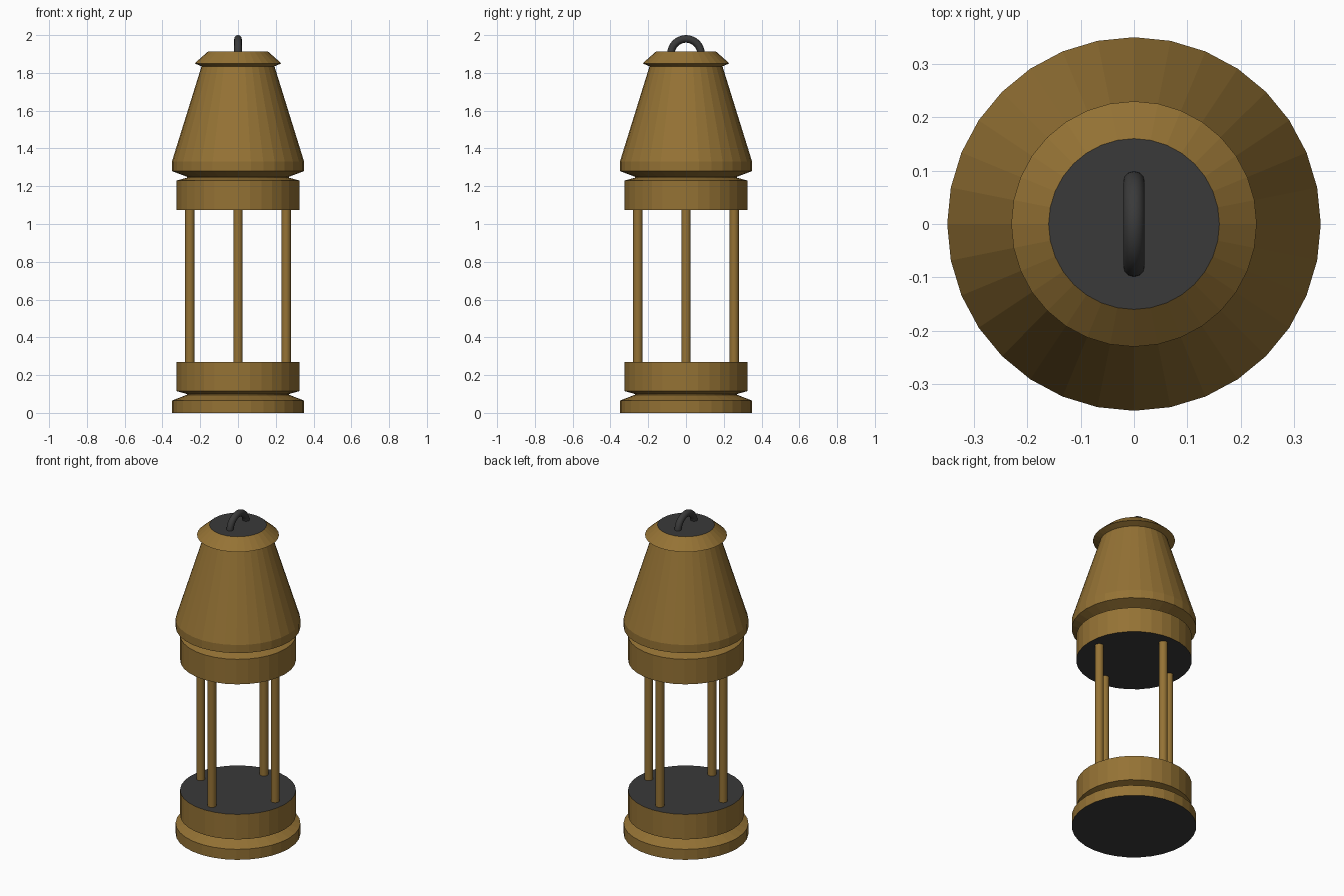
import bpy, bmesh, math

if "Cube" in bpy.data.objects:
    bpy.data.objects.remove(bpy.data.objects["Cube"])


def material(name, rgb):
    m = bpy.data.materials.new(name)
    m.diffuse_color = (*rgb, 1)
    m.use_nodes = True
    m.node_tree.nodes["Principled BSDF"].inputs["Base Color"].default_value = m.diffuse_color
    return m


BRASS = material("brass", (0.30, 0.17, 0.035))
DARK = material("dark_iron", (0.042, 0.042, 0.042))


def finish(name, bm, mats):
    bmesh.ops.recalc_face_normals(bm, faces=bm.faces)
    me = bpy.data.meshes.new(name)
    bm.to_mesh(me)
    bm.free()
    for m in mats:
        me.materials.append(m)
    ob = bpy.data.objects.new(name, me)
    bpy.context.collection.objects.link(ob)
    return ob


def lathe(name, profile, sides=32):
    """Faceted turned body in brass, closed by dark discs."""
    bm = bmesh.new()
    rings = []
    for r, z in profile:
        rings.append([bm.verts.new((r * math.cos(2 * math.pi * i / sides),
                                    r * math.sin(2 * math.pi * i / sides), z))
                      for i in range(sides)])
    for a, b in zip(rings, rings[1:]):
        for i in range(sides):
            j = (i + 1) % sides
            bm.faces.new((a[i], a[j], b[j], b[i]))
    for ring in (rings[0], rings[-1]):
        bm.faces.new(ring).material_index = 1
    return finish(name, bm, [BRASS, DARK])


# Base: flared foot, groove and drum
lathe("lantern_base", [(0.35, 0), (0.35, 0.065), (0.27, 0.096),
                       (0.27, 0.1), (0.325, 0.115), (0.325, 0.27)])

# Upper drum, groove, conical hood and lid
lathe("lantern_hood", [(0.325, 1.075), (0.325, 1.23), (0.27, 1.245),
                       (0.27, 1.25), (0.35, 1.28), (0.35, 1.33),
                       (0.193, 1.835), (0.23, 1.85), (0.16, 1.912)])

# Four posts joining base and hood
for k in range(4):
    a = k * math.pi / 2
    bpy.ops.mesh.primitive_cylinder_add(
        vertices=16, radius=0.025, depth=0.805,
        location=(0.255 * math.cos(a), 0.255 * math.sin(a), 0.6725))
    post = bpy.context.object
    post.name = f"post_{k + 1}"
    post.data.materials.append(BRASS)
    bpy.ops.object.shade_smooth_by_angle(angle=math.radians(40))

# Carrying loop on the lid: half ring in the YZ plane
bm = bmesh.new()
rings = []
for i in range(17):
    t = math.pi * i / 16
    ring = []
    for j in range(12):
        u = 2 * math.pi * j / 12
        r = 0.08 + 0.02 * math.cos(u)
        ring.append(bm.verts.new((0.02 * math.sin(u), r * math.cos(t),
                                  1.9 + r * math.sin(t))))
    rings.append(ring)
for a, b in zip(rings, rings[1:]):
    for j in range(12):
        k = (j + 1) % 12
        bm.faces.new((a[j], a[k], b[k], b[j]))
bm.faces.new(rings[0])
bm.faces.new(rings[-1])
loop = finish("carrying_loop", bm, [DARK])
bpy.context.view_layer.objects.active = loop
bpy.ops.object.select_all(action='DESELECT')
loop.select_set(True)
bpy.ops.object.shade_smooth_by_angle(angle=math.radians(40))
